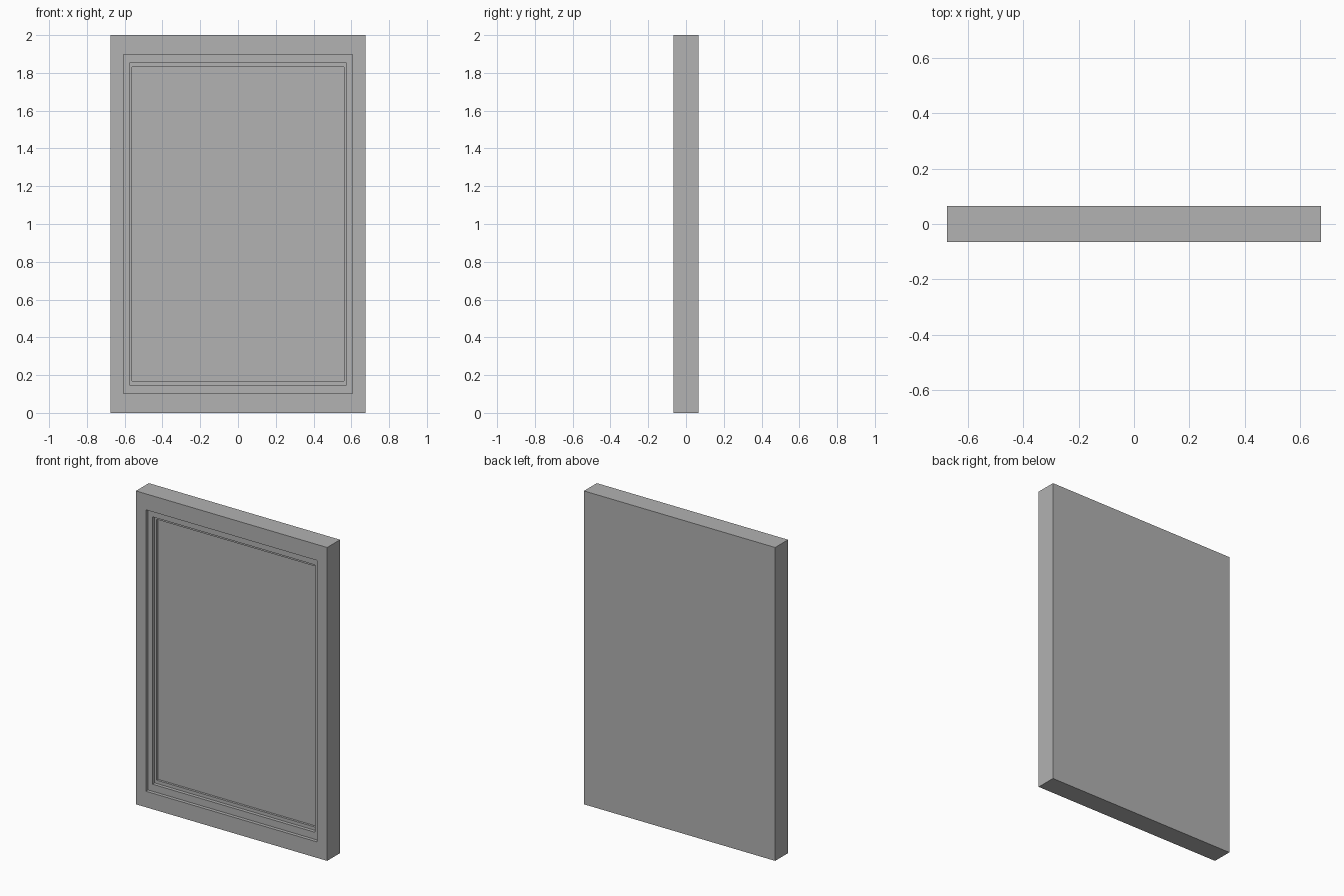
import bpy
import bmesh

default_cube = bpy.data.objects.get("Cube")
if default_cube:
    bpy.data.objects.remove(default_cube, do_unlink=True)

WIDTH, DEPTH, HEIGHT = 1.35, 0.13, 2.0

# Stepped recess: half width, half height, depth behind the front face
STEPS = [(0.605, 0.898, 0.022), (0.575, 0.853, 0.044), (0.56, 0.832, 0.058)]

grey = bpy.data.materials.new("plain grey")
grey.use_nodes = True
colour = (0.445, 0.445, 0.445, 1)
grey.diffuse_color = colour
grey.node_tree.nodes["Principled BSDF"].inputs["Base Color"].default_value = colour


def add_ring(bm, face, half_w, half_h, y):
    """Extrude a face, fit the new face to a rectangle and return it."""
    face = bmesh.ops.extrude_discrete_faces(bm, faces=[face])["faces"][0]
    for v in face.verts:
        v.co = (half_w if v.co.x > 0 else -half_w, y,
                half_h if v.co.z > 0 else -half_h)
    return face


# Solid slab
bm = bmesh.new()
bmesh.ops.create_cube(bm, size=1)
bmesh.ops.scale(bm, verts=bm.verts, vec=(WIDTH, DEPTH, HEIGHT))
bm.normal_update()
panel = min(bm.faces, key=lambda f: f.calc_center_median().y)

# Each step: a flat border, then a straight wall going inwards
front = -DEPTH / 2
level = front
for half_w, half_h, recess in STEPS:
    panel = add_ring(bm, panel, half_w, half_h, level)
    level = front + recess
    panel = add_ring(bm, panel, half_w, half_h, level)

bmesh.ops.recalc_face_normals(bm, faces=bm.faces)
mesh = bpy.data.meshes.new("framed_panel")
bm.to_mesh(mesh)
bm.free()
mesh.materials.append(grey)
framed_panel = bpy.data.objects.new("framed_panel", mesh)
framed_panel.location.z = HEIGHT / 2
bpy.context.collection.objects.link(framed_panel)
